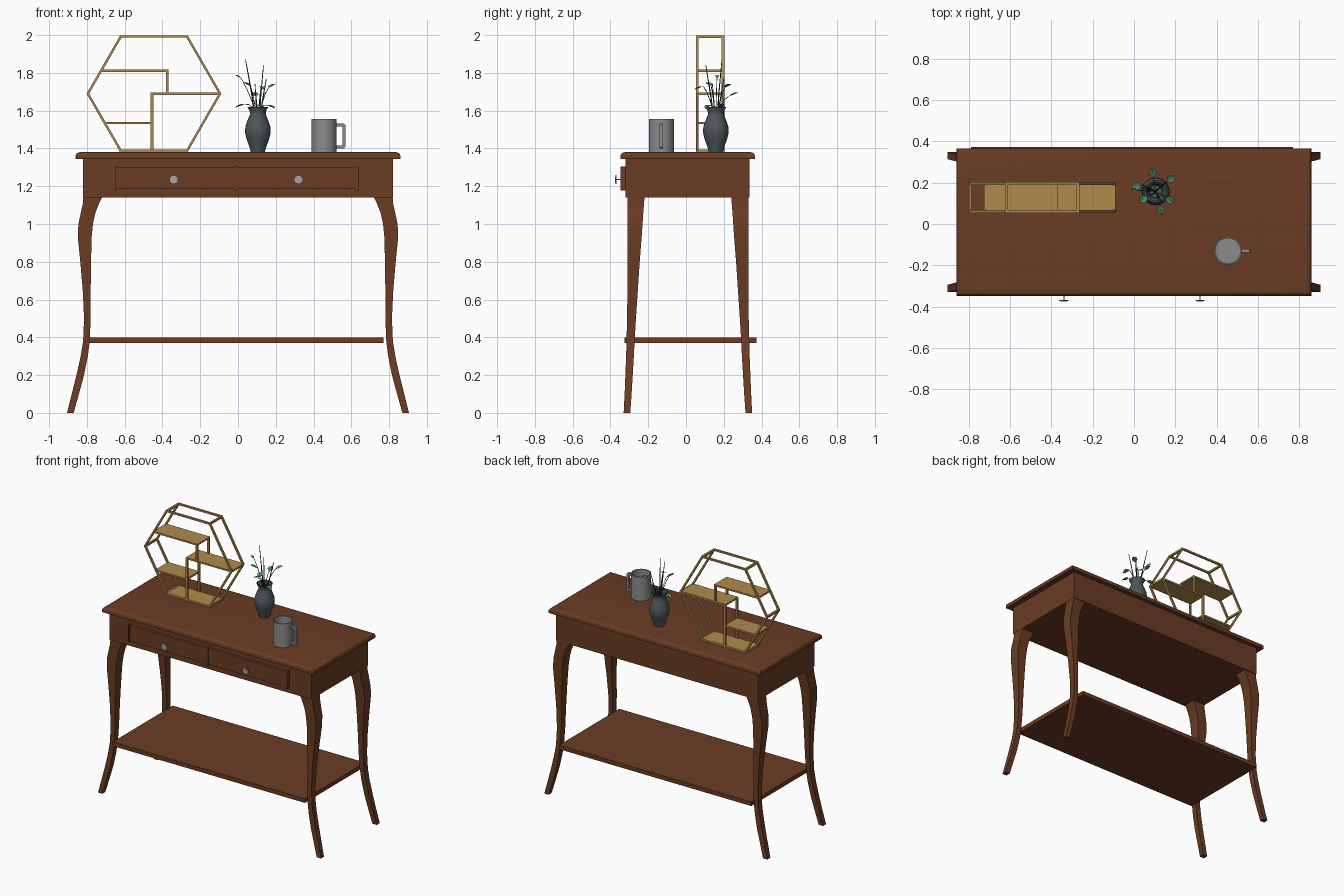
import bpy
import bmesh
from math import pi, cos, sin, radians
from mathutils import Vector, Matrix

if "Cube" in bpy.data.objects:
    bpy.data.objects.remove(bpy.data.objects["Cube"], do_unlink=True)


def material(name, r, g, b):
    m = bpy.data.materials.new(name)
    m.use_nodes = True
    m.diffuse_color = (r, g, b, 1)
    m.node_tree.nodes["Principled BSDF"].inputs["Base Color"].default_value = (r, g, b, 1)
    return m


WOOD = material("red brown wood", .145, .045, .018)
GOLD = material("golden wood", .43, .26, .075)
GREY = material("mug grey", .26, .26, .27)
SLATE = material("vase slate", .075, .095, .1)
LEAF = material("leaf green", .08, .26, .14)
STEM = material("stem green", .025, .055, .035)
KNOB = material("knob silver", .38, .38, .38)
PAD = material("foot pad grey", .05, .055, .06)


def finish(name, bm, mat, smooth=False):
    bmesh.ops.recalc_face_normals(bm, faces=bm.faces)
    mesh = bpy.data.meshes.new(name)
    bm.to_mesh(mesh)
    bm.free()
    mesh.materials.append(mat)
    if smooth:
        mesh.shade_smooth()
        mesh.set_sharp_from_angle(angle=radians(35))
    ob = bpy.data.objects.new(name, mesh)
    bpy.context.collection.objects.link(ob)
    return ob


def add_box(bm, x, y, z):
    """Box from (low, high) ranges."""
    lo, hi = Vector((x[0], y[0], z[0])), Vector((x[1], y[1], z[1]))
    m = Matrix.Translation((lo + hi) / 2) @ Matrix.Diagonal((*(hi - lo), 1))
    bmesh.ops.create_cube(bm, size=1, matrix=m)


def box(name, mat, x, y, z):
    bm = bmesh.new()
    add_box(bm, x, y, z)
    return finish(name, bm, mat)


def loft(bm, rings, cap_start=True, cap_end=True):
    """Skin a list of equal vertex loops."""
    loops = [[bm.verts.new(p) for p in ring] for ring in rings]
    n = len(loops[0])
    for a, b in zip(loops, loops[1:]):
        for i in range(n):
            j = (i + 1) % n
            bm.faces.new((a[i], a[j], b[j], b[i]))
    if cap_start:
        bm.faces.new(loops[0])
    if cap_end:
        bm.faces.new(loops[-1])


def lathe(name, mat, centre, profile, sides):
    bm = bmesh.new()
    turns = [2 * pi * i / sides for i in range(sides)]
    loft(bm, [[(centre[0] + r * cos(a), centre[1] + r * sin(a), z) for a in turns]
              for r, z in profile])
    return finish(name, bm, mat, True)


def tube(name, mat, points, radius, tip=1.0):
    cu = bpy.data.curves.new(name, "CURVE")
    cu.dimensions = "3D"
    cu.bevel_depth = radius
    cu.bevel_resolution = 1
    cu.use_fill_caps = True
    sp = cu.splines.new("POLY")
    sp.points.add(len(points) - 1)
    for i, p in enumerate(points):
        sp.points[i].co = (*p, 1)
        sp.points[i].radius = 1 + (tip - 1) * i / (len(points) - 1)
    cu.materials.append(mat)
    ob = bpy.data.objects.new(name, cu)
    bpy.context.collection.objects.link(ob)
    return ob


# Table top with rounded upper edge, apron and lower shelf
bm = bmesh.new()
add_box(bm, (-.86, .86), (-.348, .365), (1.343, 1.38))
rim = [e for e in bm.edges if all(v.co.z > 1.37 for v in e.verts)]
bmesh.ops.bevel(bm, geom=rim, offset=.022, segments=4, profile=.5, affect="EDGES")
finish("table_top", bm, WOOD, True)
box("apron", WOOD, (-.82, .82), (-.32, .335), (1.14, 1.345))
box("lower_shelf", WOOD, (-.79, .77), (-.325, .372), (.37, .4))

# Drawers with end strips and knobs
box("drawer_end_strip", WOOD, (-.65, -.64), (-.347, -.32), (1.18, 1.305))
for side, x0, x1, knob_x in (("right", -.64, -.02, -.34), ("left", 0, .62, .32)):
    box(side + "_drawer", WOOD, (x0, x1), (-.34, -.32), (1.185, 1.3))
    box(side + "_drawer_strip", WOOD, (x1, x1 + .02), (-.347, -.32), (1.178, 1.305))
    bm = bmesh.new()
    for radius, depth, y in ((.024, .005, -.37), (.015, .004, -.3735), (.003, .03, -.355)):
        bmesh.ops.create_cone(
            bm, cap_ends=True, segments=10, radius1=radius, radius2=radius, depth=depth,
            matrix=Matrix.Translation((knob_x, y, 1.235)) @ Matrix.Rotation(pi / 2, 4, "X"))
    finish(side + "_knob", bm, KNOB)

# Cabriole legs: height, outer x, inner x, outer y, inner y
LEG = [(0, .905, .87, .34, .305), (.1, .88, .842, .335, .298),
       (.2, .855, .815, .331, .292), (.3, .833, .795, .327, .286),
       (.38, .82, .785, .325, .282), (.5, .815, .78, .322, .275),
       (.65, .822, .78, .32, .265), (.8, .835, .778, .32, .255),
       (.93, .848, .775, .32, .245), (1.0, .845, .768, .32, .24),
       (1.06, .832, .755, .32, .236), (1.11, .821, .735, .32, .232),
       (1.14, .819, .72, .32, .23), (1.34, .819, .72, .32, .23)]
for sx, xname in ((1, "left"), (-1, "right")):
    for sy, yname in ((1, "back"), (-1, "front")):
        bm = bmesh.new()
        loft(bm, [[(sx * x, .01 + sy * y, z) for x, y in
                   ((xo, yo), (xi, yo), (xi, yi), (xo, yi))] for z, xo, xi, yo, yi in LEG])
        leg = finish(f"{yname}_{xname}_leg", bm, WOOD, True)
        leg.data.materials.append(PAD)
        for f in leg.data.polygons:
            if f.normal.z < -.9 and f.center.z < .01:
                f.material_index = 1

# Hexagonal display stand: two rings, cross bars and shelves
CX, CZ, R, Y0, Y1, T = -.445, 1.69, .357, .053, .203, .014


def hexagon(radius, y):
    return [(CX + radius * cos(i * pi / 3), y, CZ + radius * sin(i * pi / 3)) for i in range(6)]


for name, y in (("front", Y0), ("back", Y1 - T)):
    bm = bmesh.new()
    loft(bm, [hexagon(R, y), hexagon(R, y + T), hexagon(R - T, y + T),
              hexagon(R - T, y), hexagon(R, y)], False, False)
    bmesh.ops.remove_doubles(bm, verts=bm.verts, dist=.0001)
    finish(name + "_hexagon_frame", bm, GOLD)
bm = bmesh.new()
for x, y, z in hexagon(R - T * .6, 0):
    add_box(bm, (x - T / 2, x + T / 2), (Y0, Y1), (z - T / 2, z + T / 2))
for x, z0, z1 in ((-.375, CZ, 1.81), (-.455, 1.385, CZ)):
    for y in (Y0, Y1 - T):
        add_box(bm, (x - T / 2, x + T / 2), (y, y + T), (z0, z1))
finish("stand_bars", bm, GOLD)
for name, x0, x1, z in (("upper", -.727, -.368, 1.812), ("middle", -.462, -.095, CZ),
                        ("lower", -.708, -.455, 1.535), ("base", -.622, -.268, 1.388)):
    box(name + "_stand_shelf", GOLD, (x0, x1), (Y0 + .002, Y1 - .002), (z - .006, z + .006))

# Vase
VX, VY = .105, .158
lathe("vase", SLATE, (VX, VY),
      [(.037, 1.38), (.045, 1.41), (.06, 1.45), (.068, 1.485), (.066, 1.515), (.054, 1.55),
       (.042, 1.58), (.042, 1.595), (.055, 1.62), (.047, 1.62), (.034, 1.59), (.045, 1.55),
       (.055, 1.5), (.03, 1.4)], 24)

# Tall twigs
for i, tip in enumerate(((.04, .19, 1.87), (.135, .105, 1.84), (.15, .2, 1.77), (.09, .14, 1.74))):
    root = Vector((VX, VY, 1.45))
    end = Vector(tip)
    mid = root.lerp(end, .5) + Vector((0, 0, .03))
    tube(f"twig_{i + 1}", STEM, [root, mid, end], .005, .4)

# Leaves on thin stalks
LEAVES = [(.045, .12, 1.74), (.01, .185, 1.625), (.18, .22, 1.73), (.175, .115, 1.62),
          (.09, .25, 1.685), (.13, .068, 1.72), (0, .165, 1.78)]
for i, spot in enumerate(LEAVES):
    c = Vector(spot)
    out = Vector((c.x - VX, c.y - VY, 0)).normalized()
    side = Vector((-out.y, out.x, 0))
    size = .027 if i < 6 else .016
    along = (out + Vector((0, 0, -.35 if i % 2 else .4))).normalized()
    bm = bmesh.new()
    spine = [bm.verts.new(c + along * size * t) for t in (-1, -.2, .5, 1)]
    for s in (1, -1):
        edge = [bm.verts.new(c + along * size * t + side * s * size * w + Vector((0, 0, .006)))
                for t, w in ((-.35, .72), (.4, .55))]
        bm.faces.new((spine[0], spine[1], edge[0]))
        bm.faces.new((spine[1], spine[2], edge[1], edge[0]))
        bm.faces.new((spine[2], spine[3], edge[1]))
    finish(f"leaf_{i + 1}", bm, LEAF)
    base = c - along * size
    neck = Vector((VX, VY, 1.6)) + out * .012
    tube(f"stalk_{i + 1}", STEM, [neck, neck.lerp(base, .6) + Vector((0, 0, .012)), base], .002)

# Mug with squared handle
MX, MY = .455, -.13
lathe("mug", GREY, (MX, MY), [(.067, 1.38), (.067, 1.555), (.06, 1.555), (.06, 1.39)], 32)
bm = bmesh.new()
outer = [(.06, 1.532), (.105, 1.532), (.113, 1.524), (.113, 1.408), (.105, 1.4), (.06, 1.4)]
inner = [(.06, 1.516), (.095, 1.516), (.098, 1.513), (.098, 1.419), (.095, 1.416), (.06, 1.416)]
loft(bm, [[(MX + xo, MY - .009, zo), (MX + xo, MY + .009, zo),
           (MX + xi, MY + .009, zi), (MX + xi, MY - .009, zi)]
          for (xo, zo), (xi, zi) in zip(outer, inner)])
finish("mug_handle", bm, GREY, True)
